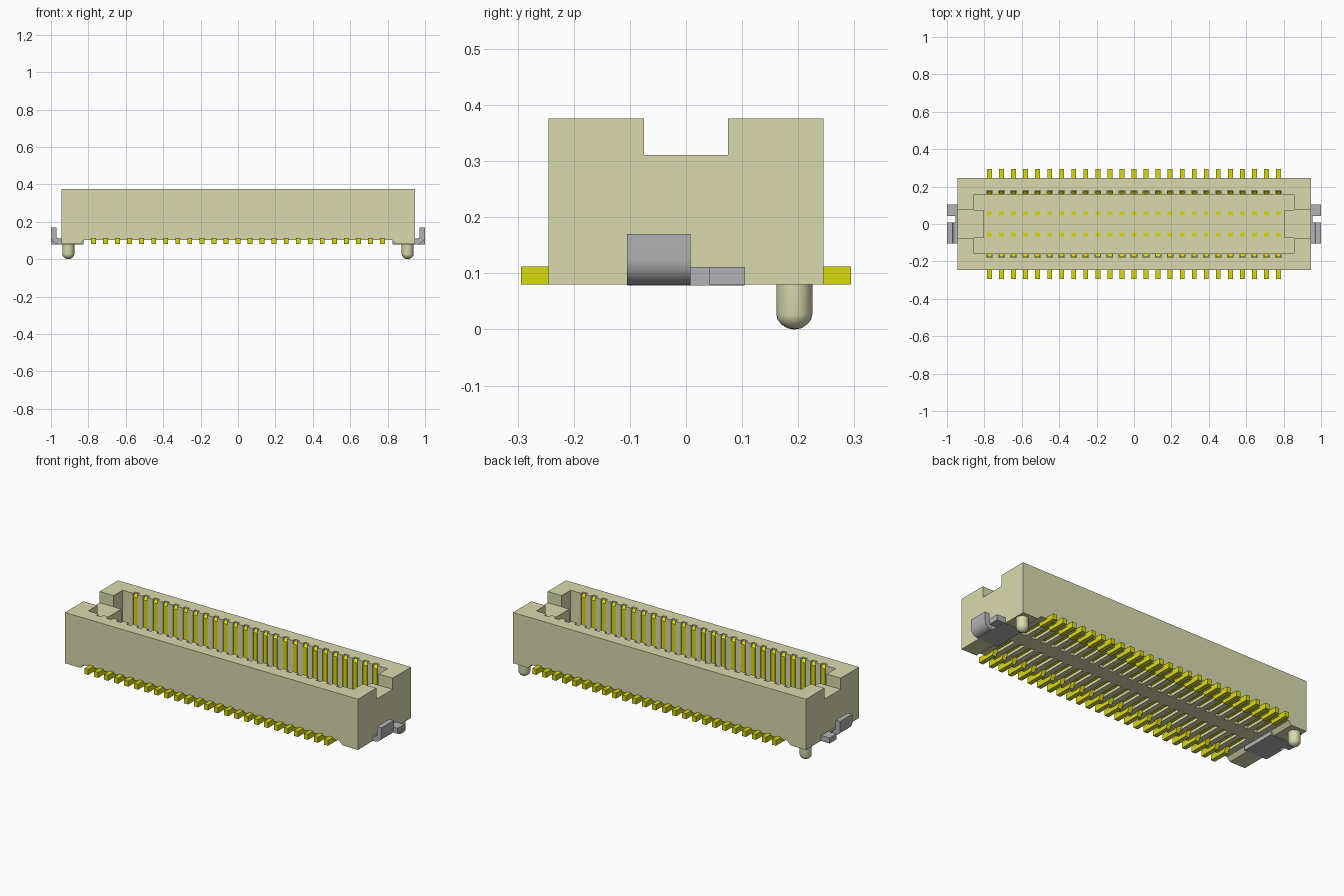
import bpy, bmesh, math
from mathutils import Vector, Matrix

if "Cube" in bpy.data.objects:
    bpy.data.objects.remove(bpy.data.objects["Cube"], do_unlink=True)


def material(name, rgb):
    m = bpy.data.materials.new(name)
    m.use_nodes = True
    m.diffuse_color = (*rgb, 1)
    m.node_tree.nodes["Principled BSDF"].inputs["Base Color"].default_value = (*rgb, 1)
    return m


BEIGE = material("beige plastic", (0.70, 0.70, 0.43))
GOLD = material("gold contact", (0.70, 0.70, 0.004))
STEEL = material("grey metal", (0.45, 0.45, 0.46))


def prism(bm, points, axis, lo, hi):
    """Extrude a closed 2D outline along an axis; points are the other two axes in order."""
    def place(p, d):
        c = list(p)
        c.insert(axis, d)
        return c
    verts = [bm.verts.new(place(p, lo)) for p in points]
    face = bm.faces.new(verts)
    ext = bmesh.ops.extrude_face_region(bm, geom=[face])
    step = Vector((0, 0, 0))
    step[axis] = hi - lo
    bmesh.ops.translate(bm, vec=step, verts=[v for v in ext["geom"] if isinstance(v, bmesh.types.BMVert)])


def finish(bm, name, mat, smooth=False):
    bmesh.ops.recalc_face_normals(bm, faces=bm.faces)
    me = bpy.data.meshes.new(name)
    bm.to_mesh(me)
    bm.free()
    ob = bpy.data.objects.new(name, me)
    bpy.context.collection.objects.link(ob)
    me.materials.append(mat)
    bpy.ops.object.select_all(action="DESELECT")
    ob.select_set(True)
    bpy.context.view_layer.objects.active = ob
    if smooth:
        bpy.ops.object.shade_smooth_by_angle(angle=math.radians(35))
    return ob


def rect(a0, a1, b0, b1):
    return [(a0, b0), (a1, b0), (a1, b1), (a0, b1)]


def cut(target, cutter):
    cutter.hide_render = True
    mod = target.modifiers.new("cut", "BOOLEAN")
    mod.operation, mod.solver, mod.object = "DIFFERENCE", "EXACT", cutter
    bpy.context.view_layer.objects.active = target
    bpy.ops.object.modifier_apply(modifier=mod.name)
    bpy.data.objects.remove(cutter, do_unlink=True)


PINS = [(i - 12) * 0.0644 for i in range(25)]
WALL, SLOT, FLOOR = 0.158, 0.178, 0.15

# Housing: front outline with raised underside between two end feet
half = [(0.825, 0.102), (0.845, 0.08), (0.945, 0.08), (0.945, 0.376)]
bm = bmesh.new()
prism(bm, half + [(-x, z) for x, z in reversed(half)], 1, -0.245, 0.245)
housing = finish(bm, "housing", BEIGE)

# Notches through the top of both end walls
bm = bmesh.new()
prism(bm, rect(-0.075, 0.075, 0.311, 0.5), 0, -1.1, 1.1)
cut(housing, finish(bm, "notch_cutter", BEIGE))

# Cavity with a tongue at each end and a contact slot per pin in the long walls
side = [(-0.805, 0.075), (-0.855, 0.075), (-0.855, WALL)]
for x in PINS:
    side += [(x - 0.015, WALL), (x - 0.015, SLOT), (x + 0.015, SLOT), (x + 0.015, WALL)]
side += [(0.855, WALL), (0.855, 0.075), (0.805, 0.075)]
bm = bmesh.new()
prism(bm, side + [(x, -y) for x, y in reversed(side)], 2, FLOOR, 0.5)
cut(housing, finish(bm, "cavity_cutter", BEIGE))

# Grooves in the underside that hold the inner part of each contact
bm = bmesh.new()
for x in PINS:
    for sign in (-1, 1):
        prism(bm, rect(x - 0.016, x + 0.016, sign * 0.043, sign * 0.2), 2, 0.05, 0.142)
cut(housing, finish(bm, "groove_cutter", BEIGE))

# Contacts: solder tail, recessed arm, floor stub and upright spring in one bent outline
outline = [(0.294, 0.08), (0.19, 0.08), (0.175, 0.115), (0.045, 0.115), (0.045, FLOOR + 0.003),
           (0.067, FLOOR + 0.003), (0.067, 0.146), (WALL + 0.001, 0.146),
           (WALL + 0.001, 0.356), (0.176, 0.37), (0.176, 0.146), (0.2, 0.112), (0.294, 0.112)]
for sign, name in ((-1, "front_contacts"), (1, "back_contacts")):
    bm = bmesh.new()
    for x in PINS:
        prism(bm, [(sign * y, z) for y, z in outline], 0, x - 0.0128, x + 0.0128)
    finish(bm, name, GOLD)


def arc(cx, cz, r, start, end, n=8):
    return [(cx + r * math.cos(a), cz + r * math.sin(a))
            for a in (math.radians(start + (end - start) * i / n) for i in range(n + 1))]


# Hold-down tabs and locating pegs at each end
for sign, label in ((-1, "right"), (1, "left")):
    bm = bmesh.new()
    bend = [(0.9, 0.079)] + arc(0.955, 0.124, 0.045, -90, 0) + [(1.0, 0.17), (0.97, 0.17)]
    bend += arc(0.955, 0.124, 0.015, 0, -90) + [(0.9, 0.109)]
    prism(bm, [(sign * x, z) for x, z in bend], 1, -0.105, 0.008)
    finish(bm, label + "_bent_tab", STEEL, True)

    bm = bmesh.new()
    prism(bm, rect(sign * 0.825, sign * 0.955, 0.078, 0.111), 1, -0.104, 0.104)
    prism(bm, rect(sign * 0.9, sign * 1.0, 0.079, 0.111), 1, 0.042, 0.105)
    finish(bm, label + "_flat_tab", STEEL)

    bm = bmesh.new()
    profile = [(0, 0.0), (0.012, 0.002), (0.023, 0.009), (0.03, 0.018), (0.032, 0.027), (0.032, 0.09)]
    chain = [bm.verts.new((r, 0, z)) for r, z in profile]
    edges = [bm.edges.new(pair) for pair in zip(chain, chain[1:])]
    bmesh.ops.spin(bm, geom=chain + edges, cent=(0, 0, 0), axis=(0, 0, 1),
                   angle=math.tau, steps=24, use_merge=True)
    bmesh.ops.remove_doubles(bm, verts=bm.verts, dist=0.0001)
    bmesh.ops.transform(bm, matrix=Matrix.Translation((sign * 0.907, 0.193, 0)), verts=bm.verts)
    finish(bm, label + "_peg", BEIGE, True)
